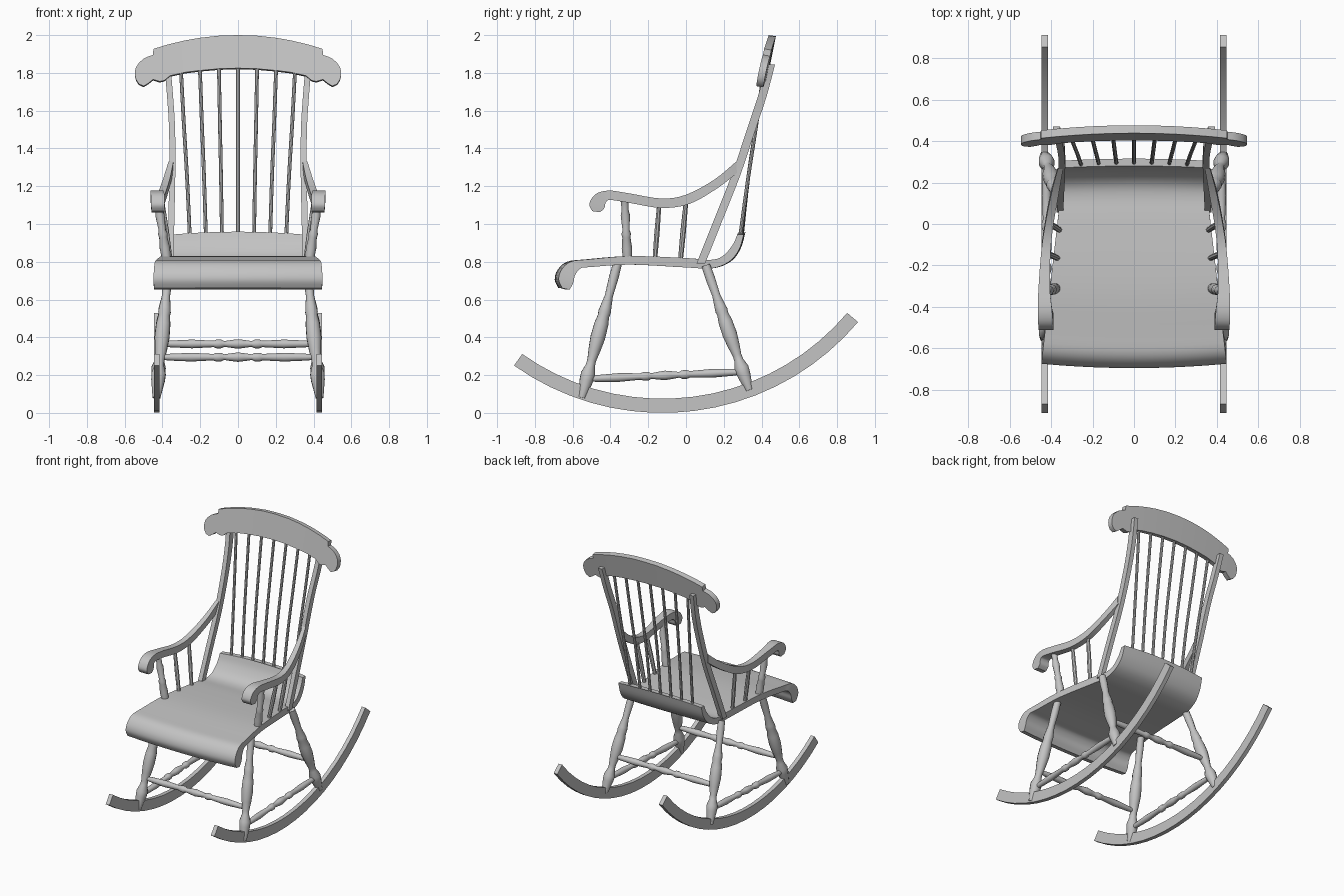
import bpy, bmesh, math
from mathutils import Vector

cube = bpy.data.objects.get("Cube")
if cube:
    bpy.data.objects.remove(cube)

GREY = (0.55, 0.55, 0.55, 1)
wood = bpy.data.materials.new("grey_wood")
wood.use_nodes = True
wood.diffuse_color = GREY
wood.node_tree.nodes["Principled BSDF"].inputs["Base Color"].default_value = GREY
parts = []
SIDES = (("left", 1), ("right", -1))


def loft(name, rings):
    """Skin a list of equal-length point rings and cap both ends."""
    bm = bmesh.new()
    rows = [[bm.verts.new(p) for p in ring] for ring in rings]
    n = len(rows[0])
    for a, b in zip(rows, rows[1:]):
        for i in range(n):
            j = (i + 1) % n
            bm.faces.new((a[i], a[j], b[j], b[i]))
    bm.faces.new(rows[0])
    bm.faces.new(rows[-1])
    bmesh.ops.recalc_face_normals(bm, faces=bm.faces)
    mesh = bpy.data.meshes.new(name)
    bm.to_mesh(mesh)
    bm.free()
    mesh.materials.append(wood)
    obj = bpy.data.objects.new(name, mesh)
    bpy.context.collection.objects.link(obj)
    parts.append(obj)


def spline(points, steps=4):
    """Smooth curve through points with any number of components."""
    pts = [points[0]] + list(points) + [points[-1]]
    out = []
    for p0, p1, p2, p3 in zip(pts, pts[1:], pts[2:], pts[3:]):
        for k in range(steps):
            t = k / steps
            out.append([b + 0.5 * t * (c - a + t * (2*a - 5*b + 4*c - d + t * (3*(b - c) + d - a)))
                        for a, b, c, d in zip(p0, p1, p2, p3)])
    return out + [list(points[-1])]


def turned(name, start, end, profile, sides=12):
    """Lathe-turned bar: profile holds (fraction along, radius)."""
    a, b = Vector(start), Vector(end)
    rot = (b - a).to_track_quat('Z', 'Y')
    rings = []
    for t, r in profile:
        c = a.lerp(b, t)
        rings.append([c + rot @ Vector((r * math.cos(q), r * math.sin(q), 0))
                      for q in (math.tau * i / sides for i in range(sides))])
    loft(name, rings)


def box_ring(x0, x1, top, bottom):
    return [(x0, *top), (x1, *top), (x1, *bottom), (x0, *bottom)]


# Seat: scrolled front, upturned back (top y, top z, underside y, underside z)
seat_path = spline([
    (-.675, .66, -.635, .652), (-.695, .705, -.615, .69), (-.68, .757, -.605, .73),
    (-.63, .80, -.575, .765), (-.53, .813, -.52, .772), (-.3, .83, -.3, .785),
    (0, .82, 0, .77), (.13, .81, .14, .765), (.2, .83, .235, .80),
    (.255, .89, .29, .865), (.28, .945, .315, .945)])
COLS = [i / 5 - 1 for i in range(11)]
seat_rings = []
for yt, zt, yb, zb in seat_path:
    half = .443 - .105 * (yt + .66) / .95
    lift = .015 * max(0, min(1, (zt - .85) / .1)) * (yt > 0)
    row = lambda y, z: [(half * s, y * (1 - .03 * s * s), z + lift * (1 - s * s)) for s in COLS]
    seat_rings.append(row(yt, zt) + row(yb, zb)[::-1])
loft("seat", seat_rings)

# Crest rail: (x, bottom z, top z) from the middle to the scrolled ear
crest = [(0, 1.825, 2.0), (.1, 1.822, 1.997), (.2, 1.813, 1.986), (.28, 1.803, 1.972),
         (.36, 1.785, 1.953), (.39, 1.76, 1.945), (.415, 1.755, 1.937), (.448, 1.765, 1.927),
         (.45, 1.765, 1.895), (.475, 1.745, 1.887), (.5, 1.73, 1.875), (.525, 1.742, 1.853),
         (.54, 1.765, 1.83), (.545, 1.785, 1.81)]


def crest_ring(x, low, high):
    front = lambda z: .37 + .2 * (z - 1.73) + .014 * (1 - (x / .54) ** 2)
    return [(x, front(low), low), (x, front(high), high),
            (x, front(high) + .038, high - .006), (x, front(low) + .038, low - .006)]


loft("crest_rail", [crest_ring(-x, a, b) for x, a, b in crest[:0:-1]]
     + [crest_ring(*c) for c in crest])

# Back spindles fan out slightly and bend backwards
for i in range(-3, 4):
    path = spline([(.085 * i, .295 - .001 * i * i, .93), (.09 * i, .33, 1.25),
                   (.096 * i, .376, 1.55), (.101 * i, .423 - .001 * i * i, 1.835)])
    loft(f"back_spindle_{i + 4}",
         [[(x + .010 * math.cos(q), y + .010 * math.sin(q), z)
           for q in (math.tau * k / 8 for k in range(8))] for x, y, z in path])

# Profiles for turned parts
LEG = [(0, .024), (.1, .026), (.24, .022), (.33, .031), (.36, .034), (.39, .031), (.45, .038),
       (.55, .040), (.64, .033), (.72, .024), (.76, .025), (.82, .039), (.87, .037), (1, .021)]
half_bar = [(0, .013), (.06, .018), (.2, .023), (.34, .017), (.36, .023), (.39, .023),
            (.41, .015), (.46, .021)]
BAR = half_bar + [(.5, .025)] + [(1 - t, r) for t, r in half_bar[::-1]]
POST = [(0, .024), (.2, .028), (.38, .022), (.44, .026), (.5, .019), (.75, .025), (.85, .018), (1, .022)]
STICK = [(0, .013), (.5, .015), (1, .012)]

# Back posts (y, z, x) and armrests (top y, z, underside y, z, inner x, outer x)
back_post = spline([(.078, .79, .357), (.17, 1.02, .353), (.265, 1.26, .348),
                    (.345, 1.5, .349), (.405, 1.68, .36), (.448, 1.845, .374)])
armrest = spline([
    (-.495, 1.068, -.455, 1.062, .388, .458), (-.512, 1.105, -.432, 1.085, .388, .46),
    (-.48, 1.157, -.425, 1.113, .39, .462), (-.41, 1.177, -.4, 1.127, .396, .464),
    (-.3, 1.162, -.3, 1.112, .406, .46), (-.13, 1.135, -.13, 1.085, .402, .447),
    (0, 1.155, .02, 1.107, .388, .428), (.15, 1.235, .17, 1.192, .362, .398),
    (.265, 1.33, .27, 1.27, .342, .368)])

for side, s in SIDES:
    loft(f"{side}_back_post",
         [box_ring(s * (x - .016), s * (x + .016), (y - .023, z), (y + .023, z))
          for y, z, x in back_post])
    loft(f"{side}_armrest",
         [box_ring(s * a, s * b, (yt, zt), (yb, zb)) for yt, zt, yb, zb, a, b in armrest])

    # Arm supports
    turned(f"{side}_arm_post", (s * .378, -.31, .81), (s * .425, -.325, 1.125), POST)
    turned(f"{side}_arm_stick_front", (s * .367, -.165, .81), (s * .418, -.142, 1.1), STICK, 8)
    turned(f"{side}_arm_stick_back", (s * .358, -.03, .8), (s * .402, .0, 1.12), STICK, 8)

    # Legs and the stretcher between them
    turned(f"{side}_front_leg", (s * .365, -.363, .79), (s * .432, -.552, .08), LEG)
    turned(f"{side}_rear_leg", (s * .365, .105, .78), (s * .432, .335, .12), LEG)
    turned(f"{side}_side_stretcher", (s * .422, -.52, .18), (s * .422, .30, .217), BAR)

    # Rocker runner
    rings = []
    for k in range(19):
        q = math.radians(-35.4 + 85.2 * k / 18)
        at = lambda r: (-.125 + r * math.sin(q), 1.356 - r * math.cos(q))
        rings.append(box_ring(s * .415, s * .445, at(1.281), at(1.356)))
    loft(f"{side}_rocker", rings)

# Cross stretchers
turned("front_cross_stretcher", (-.41, -.493, .295), (.41, -.493, .295), BAR)
turned("rear_cross_stretcher", (-.405, .248, .365), (.405, .248, .365), BAR)

# Smooth the rounded surfaces and keep the edges crisp
bpy.ops.object.select_all(action='DESELECT')
for obj in parts:
    obj.select_set(True)
bpy.context.view_layer.objects.active = parts[0]
bpy.ops.object.shade_smooth_by_angle(angle=math.radians(35))
